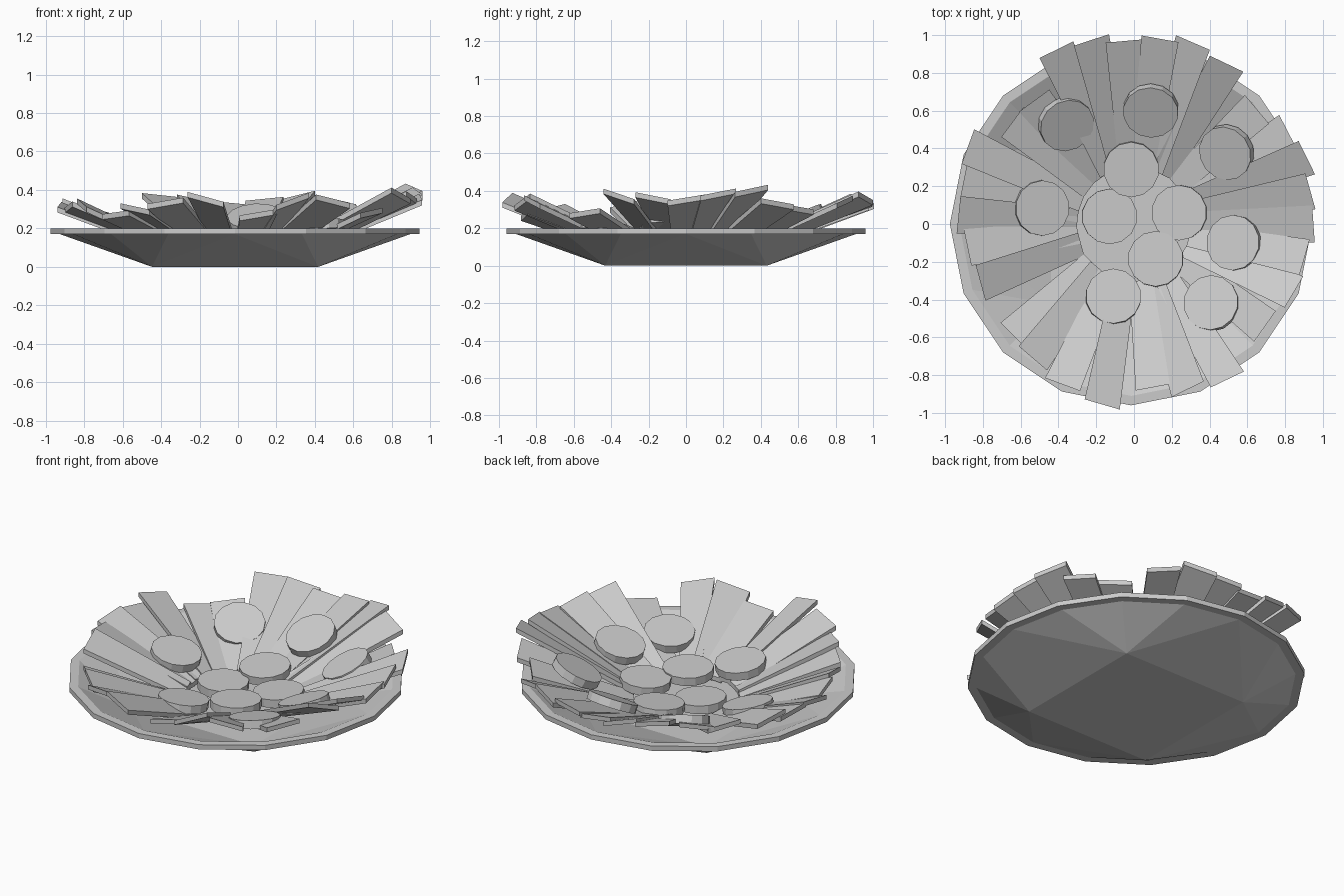
import bpy, bmesh
from math import sin, cos, radians, hypot, pi
from mathutils import Vector, Matrix

if "Cube" in bpy.data.objects:
    bpy.data.objects.remove(bpy.data.objects["Cube"])

CX = -0.015


def make_object(name, bm):
    bmesh.ops.recalc_face_normals(bm, faces=bm.faces)
    mesh = bpy.data.meshes.new(name)
    bm.to_mesh(mesh)
    bm.free()
    ob = bpy.data.objects.new(name, mesh)
    bpy.context.collection.objects.link(ob)
    return ob


# Plate: square foot blending into a sixteen-sided rim
def ring(bm, count, r, z, start=0.0):
    return [bm.verts.new((CX + r * cos(start + 2 * pi * i / count),
                          r * sin(start + 2 * pi * i / count), z))
            for i in range(count)]


def square_to_rim(bm, sq, rim):
    for k in range(4):
        a, b = sq[k], sq[(k + 1) % 4]
        r = [rim[(4 * k + j) % 16] for j in range(1, 6)]
        bm.faces.new((a, r[0], r[1]))
        bm.faces.new((a, r[1], r[2]))
        bm.faces.new((a, r[2], r[3]))
        bm.faces.new((a, r[3], b))
        bm.faces.new((b, r[3], r[4]))
    bm.faces.new(sq)


bm = bmesh.new()
foot = ring(bm, 4, 0.61, 0.0, pi / 4)
rings = [ring(bm, 16, r, z) for r, z in
         ((0.91, 0.17), (0.96, 0.17), (0.96, 0.20), (0.91, 0.20))]
well = ring(bm, 4, 0.60, 0.035, pi / 4)
square_to_rim(bm, foot, rings[0])
square_to_rim(bm, well, rings[3])
for lo, hi in zip(rings, rings[1:]):
    for i in range(16):
        j = (i + 1) % 16
        bm.faces.new((lo[i], lo[j], hi[j], hi[i]))
make_object("plate", bm)


# Leaves: tapered slabs leaning on the rim, with upright cut ends
def leaf(name, angle, r, z, roll, width=0.2, thick=0.028):
    a, roll = radians(angle), radians(roll)
    out = Vector((cos(a), sin(a), 0))
    tip = out * r + Vector((0, 0, z))
    root = out * 0.3 + Vector((0, 0, 0.065 + 0.1 * (z - 0.25)))
    u = (tip - root).normalized()
    t = Vector((-sin(a), cos(a), 0))
    n = u.cross(t)
    t = t * cos(roll) + n * sin(roll)
    m = Matrix((u * (tip - root).length, t * width, (0, 0, thick)))
    m = m.transposed().to_4x4()
    m.translation = (tip + root) / 2
    bm = bmesh.new()
    bmesh.ops.create_cube(bm, size=1.0)
    for v in bm.verts:
        if v.co.x < 0:
            v.co.y *= 0.65
    bm.transform(m)
    make_object(name, bm)


# angle, tip radius, tip height, roll
leaves = [
    (0, 0.95, 0.35, 10), (10.5, 0.95, 0.38, 12), (21, 0.98, 0.40, 12),
    (31, 0.95, 0.33, -10), (43, 0.89, 0.30, -8), (60, 0.98, 0.34, 12),
    (72, 1.01, 0.36, -14), (82, 0.99, 0.34, -6), (93, 0.97, 0.32, 6),
    (103, 1.00, 0.34, 14), (114, 1.01, 0.36, 6), (129, 0.84, 0.27, -8),
    (140, 0.84, 0.26, 10), (155, 0.97, 0.32, 14), (166, 0.93, 0.30, 8),
    (177, 0.93, 0.31, -8), (188, 0.89, 0.31, 10), (201, 0.87, 0.32, -14),
    (223, 0.87, 0.27, 6), (233, 0.89, 0.30, -10), (246, 0.93, 0.33, 10),
    (260, 0.97, 0.35, -16), (277, 0.87, 0.27, 10), (288, 0.92, 0.34, 20),
    (301, 0.96, 0.34, -14), (322, 0.88, 0.28, 8), (337, 0.92, 0.37, -18),
    (349, 0.92, 0.36, -12),
]
for i, spec in enumerate(leaves):
    leaf(f"leaf_{i + 1}", *spec)


# Round slices: thin discs, the outer ones tipped towards the middle
def slice_disc(name, x, y, z, tilt):
    d = hypot(x, y)
    axis = Vector((y / d, -x / d, 0))
    m = (Matrix.Translation((x, y, z - 0.022))
         @ Matrix.Rotation(radians(tilt), 4, axis))
    bm = bmesh.new()
    bmesh.ops.create_cone(bm, cap_ends=True, segments=14, radius1=0.147,
                          radius2=0.147, depth=0.05, matrix=m)
    make_object(name, bm)


# x, y, top height, tilt towards the middle
slices = [
    (-0.13, 0.04, 0.12, 2), (-0.015, 0.29, 0.15, 6), (0.24, 0.06, 0.15, 4),
    (0.115, -0.185, 0.155, 3), (-0.11, -0.385, 0.18, 9), (0.41, -0.42, 0.215, 14),
    (0.53, -0.10, 0.235, 18), (0.49, 0.38, 0.265, 27), (0.09, 0.60, 0.265, 26),
    (-0.36, 0.53, 0.24, 28), (-0.49, 0.085, 0.195, 14),
]
for i, spec in enumerate(slices):
    slice_disc(f"slice_{i + 1}", *spec)
